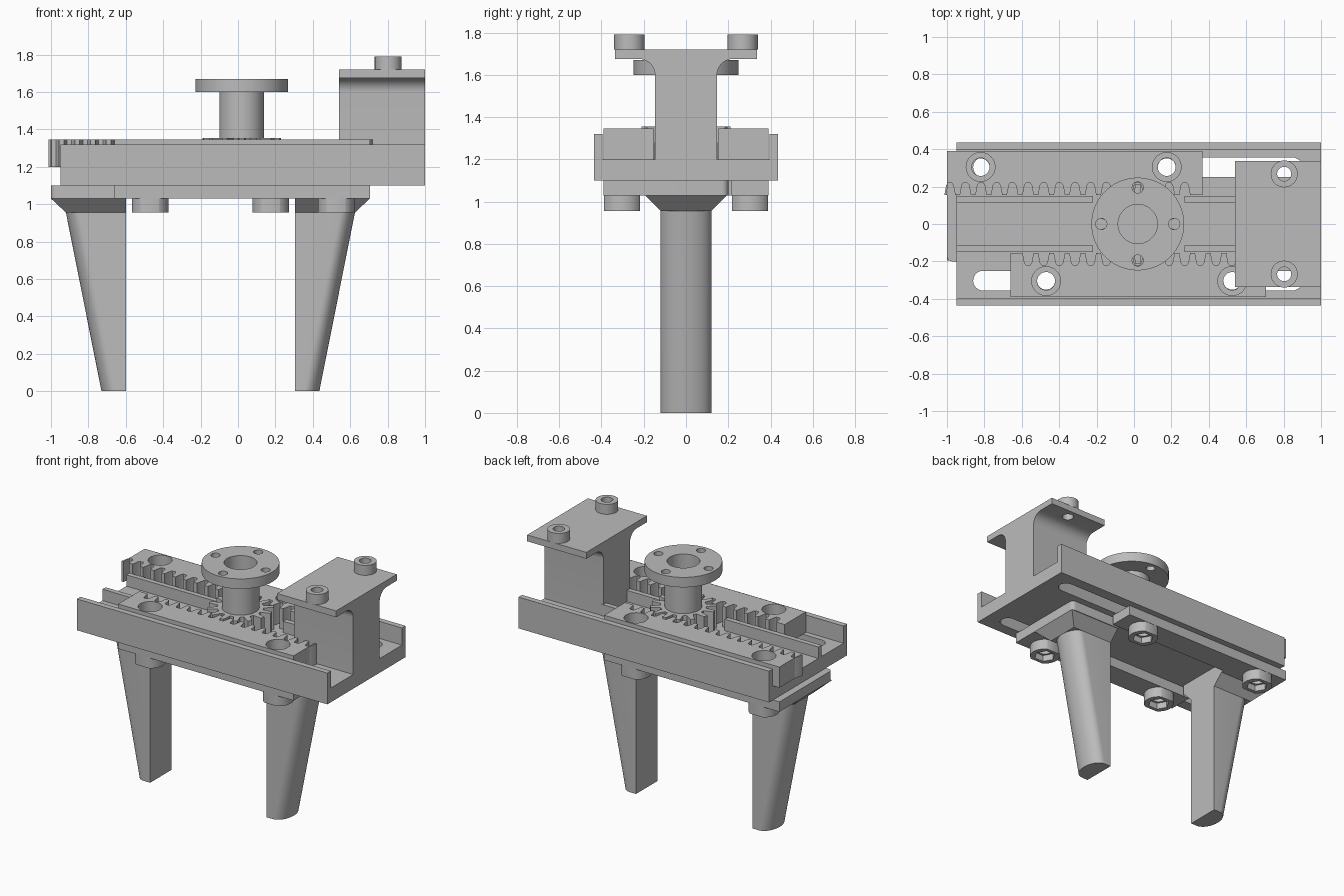
import bpy, bmesh, math
from mathutils import Matrix, Vector

if "Cube" in bpy.data.objects:
    bpy.data.objects.remove(bpy.data.objects["Cube"])

metal = bpy.data.materials.new("grey metal")
metal.use_nodes = True
GREY = (0.5, 0.5, 0.5, 1)
metal.diffuse_color = GREY
metal.node_tree.nodes["Principled BSDF"].inputs["Base Color"].default_value = GREY

PIVOT = -0.1475          # the two jaws are half-turn copies about this x
GEAR_X = 0.02
TEETH, PITCH_R = 14, 0.1866
PITCH = 2 * math.pi * PITCH_R / TEETH


def make(name, bm):
    bmesh.ops.recalc_face_normals(bm, faces=bm.faces)
    mesh = bpy.data.meshes.new(name)
    bm.to_mesh(mesh)
    bm.free()
    obj = bpy.data.objects.new(name, mesh)
    bpy.context.collection.objects.link(obj)
    mesh.materials.append(metal)
    return obj


def loft(name, low, high):
    """Closed solid between two matching rings of points."""
    bm = bmesh.new()
    a = [bm.verts.new(p) for p in low]
    b = [bm.verts.new(p) for p in high]
    bm.faces.new(a)
    bm.faces.new(b)
    for i in range(len(a)):
        j = (i + 1) % len(a)
        bm.faces.new((a[i], a[j], b[j], b[i]))
    return make(name, bm)


def prism(name, pts, z0, z1):
    return loft(name, [(x, y, z0) for x, y in pts], [(x, y, z1) for x, y in pts])


def box(name, x0, x1, y0, y1, z0, z1):
    return prism(name, [(x0, y0), (x1, y0), (x1, y1), (x0, y1)], z0, z1)


def arc(cx, cy, r, a0, a1, n):
    return [(cx + r * math.cos(math.radians(a0 + (a1 - a0) * i / n)),
             cy + r * math.sin(math.radians(a0 + (a1 - a0) * i / n))) for i in range(n + 1)]


def cyl(name, x, y, r, z0, z1, n=48):
    return prism(name, arc(x, y, r, 0, 360, n)[:-1], z0, z1)


def cut(obj, *tools, op='DIFFERENCE'):
    for tool in tools:
        tool.hide_render = True
        mod = obj.modifiers.new("cut", 'BOOLEAN')
        mod.operation, mod.solver, mod.object = op, 'EXACT', tool
    bpy.context.view_layer.update()
    done = bpy.data.meshes.new_from_object(
        obj.evaluated_get(bpy.context.evaluated_depsgraph_get()))
    obj.modifiers.clear()
    obj.data = done
    for tool in tools:
        bpy.data.objects.remove(tool)
    return obj


def slot(y):
    r = 0.053
    pts = arc(0.9 - r, y, r, -90, 90, 12) + arc(-0.86 + r, y, r, 90, 270, 12)
    return prism("slot_cutter", pts, 1.0, 1.25)


# Channel body: U section with two long slots
section = [(-0.435, 1.1), (0.435, 1.1), (0.435, 1.32), (0.395, 1.32),
           (0.395, 1.2), (-0.395, 1.2), (-0.395, 1.32), (-0.435, 1.32)]
channel = loft("channel_body", [(-0.95, y, z) for y, z in section],
               [(1.0, y, z) for y, z in section])
cut(channel, slot(0.303), slot(-0.303))

# Inner guide rails on both sides of the pinion
for side, y in (("back", 0.1325), ("front", -0.1325)):
    box(side + "_guide_rail_right", -0.95, -0.22, y - 0.0175, y + 0.0175, 1.19, 1.28)
    box(side + "_guide_rail_left", 0.27, 0.56, y - 0.0175, y + 0.0175, 1.19, 1.28)

# Mounting column: stem flaring into a top plate
half = [(0.147, 1.19), (0.147, 1.6)]
half += [(y, z) for y, z in arc(0.222, 1.6, 0.075, 180, 90, 10)][1:]
half += [(0.337, 1.675), (0.337, 1.72)]
outline = half + [(-y, z) for y, z in reversed(half)]
column = loft("mounting_column", [(0.54, y, z) for y, z in outline],
              [(1.0, y, z) for y, z in outline])
cut(column, *[cyl("hole_cutter", 0.803, y, 0.038, 1.6, 1.8, 24) for y in (-0.268, 0.268)])
for side, y in (("back", 0.268), ("front", -0.268)):
    cut(cyl(side + "_mount_boss", 0.803, y, 0.072, 1.72, 1.79),
        cyl("hole_cutter", 0.803, y, 0.038, 1.6, 1.9, 24))

# Drive pinion with its hub and bolt flange
gear = []
for k in range(TEETH):
    mid = math.pi / 2 + k * 2 * math.pi / TEETH
    for off, r in ((-0.14, 0.148), (-0.065, 0.212), (0.065, 0.212), (0.14, 0.148)):
        gear.append((GEAR_X + r * math.cos(mid + off), r * math.sin(mid + off)))
cut(prism("pinion_gear", gear, 1.2, 1.355), cyl("bore_cutter", GEAR_X, 0, 0.105, 1.21, 1.5))
cut(cyl("pinion_hub", GEAR_X, 0, 0.12, 1.35, 1.61),
    cyl("bore_cutter", GEAR_X, 0, 0.105, 1.2, 1.7))
flange = cyl("drive_flange", GEAR_X, 0, 0.248, 1.6, 1.67, 72)
bolts = [cyl("bolt_cutter", x, y, 0.03, 1.5, 1.8, 20)
         for x, y in arc(GEAR_X, 0, 0.195, 0, 270, 3)]
cut(flange, cyl("bore_cutter", GEAR_X, 0, 0.105, 1.5, 1.8), *bolts)


def jaw(side, turn):
    """One rack, carrier and finger; built at the back and turned for the front."""
    parts = []
    bolts_x = (-0.82, 0.175)

    # Toothed rack with counterbored holes
    x0, x1, root, tip = -1.0, 0.365, 0.218, 0.155
    pts = [(x0, 0.39), (x0, tip)]
    for k in range(-12, 4):
        g = GEAR_X + k * PITCH
        pts += [(g - 0.029, tip), (g - 0.019, root - 0.01), (g - 0.012, root),
                (g + 0.012, root), (g + 0.019, root - 0.01), (g + 0.029, tip)]
    pts += [(x1, tip), (x1, 0.39)]
    rack = prism(side + "_rack", pts, 1.2, 1.345)
    cut(rack, *[cyl("hole_cutter", x, 0.305, r, z, 1.5)
                for x in bolts_x for r, z in ((0.048, 1.1), (0.077, 1.27))])
    parts.append(rack)

    # L-shaped carrier plate under the channel
    plate = [(x0, 0.39)] + arc(x0 + 0.03, -0.17, 0.03, 180, 270, 6)
    plate += [(-0.6, -0.2), (-0.6, 0.215), (x1, 0.215), (x1, 0.39)]
    carrier = prism(side + "_carrier", plate, 1.03, 1.1)
    cut(carrier, *[cyl("hole_cutter", x, 0.305, 0.048, 0.9, 1.2) for x in bolts_x])
    parts.append(carrier)

    # Flat-sided bosses with hexagonal nut pockets
    for i, x in enumerate(bolts_x):
        boss = cyl(f"{side}_nut_boss_{i + 1}", x, 0.303, 0.098, 0.955, 1.03)
        cut(boss, box("trim", x - 0.2, x + 0.2, 0.218, 0.388, 0.9, 1.1), op='INTERSECT')
        cut(boss, cyl("hex_cutter", x, 0.303, 0.07, 0.9, 1.0, 6),
            cyl("hole_cutter", x, 0.303, 0.048, 0.9, 1.1))
        parts.append(boss)

    # Tapered root block joining carrier and finger
    def ring(xa, w, z):
        return [(xa, -w, z), (-0.6, -w, z), (-0.6, w, z), (xa, w, z)]
    parts.append(loft(side + "_finger_root", ring(-0.92, 0.12, 0.955), ring(-1.0, 0.195, 1.03)))

    # Finger: flat gripping face, rounded sloping back
    def dee(outer, z):
        bow = arc(0, 0, 1, 90, 270, 20)
        return ([(-0.6, -0.12, z), (-0.6, 0.12, z)] +
                [(outer + 0.08 + 0.08 * u, 0.12 * v, z) for u, v in bow])
    parts.append(loft(side + "_finger", dee(-0.73, 0), dee(-0.92, 0.955)))

    if turn:
        spin = Matrix.Translation((PIVOT, 0, 0)) @ Matrix.Rotation(math.pi, 4, 'Z')
        spin = spin @ Matrix.Translation((-PIVOT, 0, 0))
        for part in parts:
            part.data.transform(spin)


jaw("back", False)
jaw("front", True)

# Smooth the round surfaces, keep the machined edges crisp
for obj in bpy.data.objects:
    if obj.type == 'MESH' and metal.name in obj.data.materials:
        bpy.ops.object.select_all(action='DESELECT')
        obj.select_set(True)
        bpy.context.view_layer.objects.active = obj
        bpy.ops.object.shade_smooth_by_angle(angle=math.radians(30))
